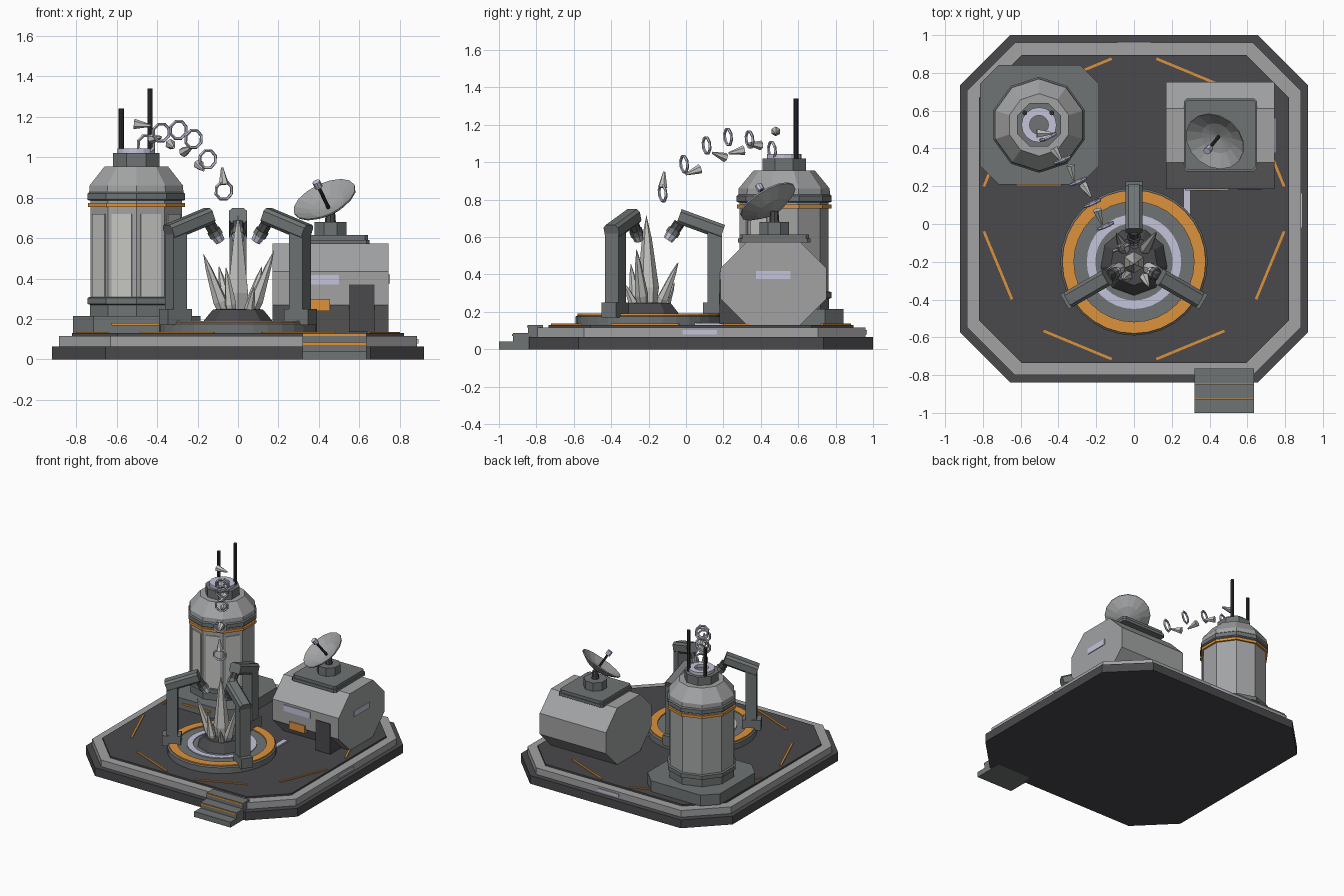
import bpy, bmesh, math
from mathutils import Matrix, Vector

if "Cube" in bpy.data.objects:
    bpy.data.objects.remove(bpy.data.objects["Cube"])

# ---------- materials ----------
def mat(name, r, g, b):
    m = bpy.data.materials.new(name)
    m.diffuse_color = (r, g, b, 1)
    m.use_nodes = True
    m.node_tree.nodes["Principled BSDF"].inputs["Base Color"].default_value = m.diffuse_color
    return m

LIGHT = mat("light grey hull", .36, .365, .37)
MID = mat("mid grey metal", .16, .175, .175)
DARK = mat("dark grey deck", .067, .067, .073)
BLACK = mat("near black", .03, .03, .033)
ORANGE = mat("orange trim", .72, .29, .045)
LAV = mat("pale lavender light", .56, .55, .70)
CRYSTAL = mat("crystal grey", .56, .56, .54)

# ---------- helpers ----------
I = Matrix.Identity(4)

def finish(name, bm, m, mx):
    bmesh.ops.recalc_face_normals(bm, faces=bm.faces)
    bm.transform(mx)
    me = bpy.data.meshes.new(name)
    bm.to_mesh(me)
    bm.free()
    me.materials.append(m)
    ob = bpy.data.objects.new(name, me)
    bpy.context.collection.objects.link(ob)
    return ob

def prism(name, pts, lo, hi, m, axis='z', mx=I):
    """Extrude a 2D outline along z (outline xy) or x (outline yz)."""
    bm = bmesh.new()
    put = (lambda a, b, c: (a, b, c)) if axis == 'z' else (lambda a, b, c: (c, a, b))
    A = [bm.verts.new(put(a, b, lo)) for a, b in pts]
    B = [bm.verts.new(put(a, b, hi)) for a, b in pts]
    bm.faces.new(A)
    bm.faces.new(B)
    n = len(pts)
    for i in range(n):
        j = (i + 1) % n
        bm.faces.new((A[i], A[j], B[j], B[i]))
    return finish(name, bm, m, mx)

def box(name, x, y, z, m, mx=I):
    return prism(name, [(x[0], y[0]), (x[1], y[0]), (x[1], y[1]), (x[0], y[1])], z[0], z[1], m, 'z', mx)

def octa(cx, cy, hx, hy, c):
    return [(cx + a * hx - a * (c if k else 0), cy + b * hy - b * (0 if k else c))
            for a, b, order in ((1, -1, (1, 0)), (1, 1, (0, 1)), (-1, 1, (1, 0)), (-1, -1, (0, 1)))
            for k in order]

def lathe(name, prof, n, m, mx=I, start=-90, closed=False):
    """Revolve (r, z) points into n flat sides; closed makes a ring section."""
    bm = bmesh.new()
    rows = []
    for r, z in prof:
        if r < 1e-5:
            rows.append([bm.verts.new((0, 0, z))] * n)
        else:
            rows.append([bm.verts.new((r * math.cos(t), r * math.sin(t), z))
                         for t in (math.radians(start) + math.tau * i / n for i in range(n))])
    pairs = list(zip(rows, rows[1:])) + ([(rows[-1], rows[0])] if closed else [])
    for A, B in pairs:
        for i in range(n):
            j = (i + 1) % n
            f = list(dict.fromkeys((A[i], A[j], B[j], B[i])))
            if len(f) > 2:
                bm.faces.new(f)
    if not closed:
        for R in (rows[0], rows[-1]):
            if R[0] is not R[1]:
                bm.faces.new(R)
    return finish(name, bm, m, mx)

def at(x, y, z=0):
    return Matrix.Translation((x, y, z))

def aim(p, d):
    """Place at p with local z along d."""
    return at(*p) @ Vector(d).to_track_quat('Z', 'Y').to_matrix().to_4x4()

def rz(deg):
    return Matrix.Rotation(math.radians(deg), 4, 'Z')

def band(r0, r1, z0, z1):
    return [(r0, z0), (r1, z0), (r1, z1), (r0, z1)]

# ---------- base ----------
prism("base_plinth", octa(0, .08, .92, .92, .265), 0, .065, DARK)
prism("base_rim", octa(0, .08, .885, .88, .255), .065, .117, LIGHT)
prism("deck", octa(0, .08, .82, .815, .225), .117, .13, DARK)
for k in range(8):
    box("deck_stripe", (.773, .787), (-.195, .195), (.128, .137), ORANGE, at(0, .08) @ rz(22.5 + 45 * k))
box("rim_light_back", (-.09, .09), (.955, .967), (.08, .102), LAV)
box("rim_light_right", (.88, .892), (-.02, .165), (.08, .102), LAV)
for y, z in ((-1, .042), (-.925, .086), (-.845, .13)):
    box("stair_step", (.32, .635), (y, -.765), (0, z), MID)
for y, z in ((-.925, .086), (-.845, .13)):
    box("stair_trim", (.32, .635), (y - .005, y + .003), (z - .014, z - .003), ORANGE)

# ---------- crystal platform ----------
P = at(0, -.2)
lathe("platform", [(.39, .13), (.39, .175), (.38, .182), (0, .182)], 32, MID, P)
lathe("platform_orange_ring", band(.318, .38, .178, .191), 32, ORANGE, P, closed=True)
lathe("platform_light_ring", band(.205, .25, .178, .189), 32, LAV, P, closed=True)
lathe("crystal_rock", [(.18, .18), (.165, .2), (.125, .248), (0, .252)], 9, DARK, P)
box("deck_light_strip", (.263, .3), (-.14, .19), (.128, .142), LAV)

# crystals: base offset, tip position, radius
for bx, by, tip, r in ((0, 0, (0, -.212, .718), .058),
                       (-.065, -.03, (-.172, -.265, .525), .036),
                       (.065, -.03, (.178, -.265, .54), .036),
                       (.05, .055, (.12, -.04, .465), .032),
                       (-.045, .055, (-.095, -.045, .465), .032),
                       (-.03, -.07, (-.06, -.295, .46), .03),
                       (.05, -.07, (.08, -.335, .36), .026),
                       (0, .08, (.01, -.06, .36), .026)):
    p = Vector((bx, by - .2, .22))
    d = Vector(tip) - p
    L = d.length
    lathe("crystal", [(r * .7, 0), (r, L * .22), (r * .45, L * .75), (0, L)], 6, CRYSTAL, aim(p, d))

# three emitter arms around the crystal
for a in (90, 210, 330):
    M = P @ rz(a)
    box("arm_foot", (.29, .425), (-.045, .045), (.17, .25), MID, M)
    box("arm_post", (.315, .392), (-.042, .042), (.25, .635), MID, M)
    B = M @ at(.38, 0, .62) @ Matrix.Rotation(math.radians(20), 4, 'Y')
    prism("arm_beam", octa(0, .012, .045, .04, .016), -.235, .012, MID, 'z',
          B @ Matrix.Rotation(math.radians(90), 4, 'Y') @ rz(90))
    d = (-.55, 0, -.8)
    lathe("emitter_joint", [(.03, 0), (.03, .05)], 8, DARK, M @ aim((.165, 0, .675), d))
    lathe("emitter_head", [(.036, .045), (.036, .075)], 8, MID, M @ aim((.165, 0, .675), d))
    lathe("emitter_tip", [(.032, .075), (.026, .11)], 8, LAV, M @ aim((.165, 0, .675), d))

# ---------- tower ----------
T = at(-.503, .525)
prism("tower_plinth", octa(-.5, .525, .315, .317, .1), .13, .215, MID)
box("tower_plinth_stripe", (-.625, -.385), (.2, .21), (.168, .18), ORANGE)
lathe("tower_foot", [(.24, .215), (.24, .27), (.253, .275), (.253, .305), (.24, .31)], 10, MID, T)
lathe("tower_body", [(.238, .3), (.238, .8)], 10, LIGHT, T)
for a in (-144, -108, -72, -36):
    box("tower_panel", (.22, .233), (-.052, .052), (.31, .72), CRYSTAL, T @ rz(a))
lathe("tower_orange_band", [(.252, .754), (.252, .774)], 10, ORANGE, T)
lathe("tower_collar", [(.245, .785), (.254, .79), (.254, .82), (.245, .828)], 10, MID, T)
lathe("tower_shoulder", [(.245, .825), (.243, .86), (.165, .955)], 10, LIGHT, T)
lathe("tower_neck", [(.125, .95), (.125, 1.02)], 8, MID, T, -67.5)
lathe("tower_top_ring", band(.05, .093, 1.01, 1.043), 16, LAV, T, closed=True)
for x, top in ((-.578, 1.24), (-.435, 1.34)):
    lathe("antenna", [(.013, 1.0), (.013, top)], 8, BLACK, at(x, .588))

# ---------- arc of rings and shards from tower to crystal ----------
sec = [(.045 + .008 * math.cos(t), .008 * math.sin(t)) for t in (math.tau * i / 5 for i in range(5))]
for p in ((-.455, .46, 1.065), (-.38, .34, 1.122), (-.295, .225, 1.135),
          (-.22, .11, 1.09), (-.15, -.01, .99), (-.07, -.125, .835)):
    lathe("arc_ring", sec, 8, LAV, aim(p, (.4, -.9, -.1)), 22.5, True)
for p, d in (((-.515, .48, 1.165), (1, 0, -.1)), ((-.425, .4, 1.09), (.5, -.8, .1)),
             ((-.335, .31, 1.065), (.2, -.95, -.2)), ((-.27, .21, 1.025), (.5, -.8, .3)),
             ((-.195, .075, .965), (.3, -.9, -.35)), ((-.07, -.125, .865), (-.1, .1, 1))):
    lathe("arc_shard", [(.026, 0), (.006, .085)], 6, CRYSTAL, aim(p, d))

# ---------- module building ----------
prism("module_body", octa(.468, .352, .283, .222, .14), .17, .745, LIGHT, 'x')
prism("module_roof", octa(.457, .472, .193, .193, .015), .57, .592, MID)
prism("module_roof_cap", octa(.457, .472, .185, .185, .015), .592, .615, MID)
box("module_door", (.55, .675), (.179, .33), (.135, .372), DARK)
box("module_window_front", (.27, .5), (.178, .19), (.37, .417), LAV)
box("module_hatch", (.32, .455), (.176, .25), (.24, .3), ORANGE)
box("module_window_right", (.74, .751), (.375, .56), (.375, .42), LAV)

# dish on the roof
lathe("dish_base", [(.085, .61), (.085, .68)], 8, MID, at(.457, .472), -67.5)
n = Vector((-.38, -.47, .8)).normalized()
c = Vector((.43, .44, .787))
lathe("dish_neck", [(.028, .67), (.022, .74)], 8, DARK, at(.457, .472))
D = aim(c, n)
lathe("dish", [(0, -.065), (.09, -.042), (.165, 0), (.165, .008), (.09, -.03), (0, -.05)], 16, LIGHT, D)
lathe("dish_feed_rod", [(.009, -.055), (.009, .085)], 8, BLACK, D)
lathe("dish_feed_tip", [(.02, .08), (.02, .115)], 8, LAV, D)
